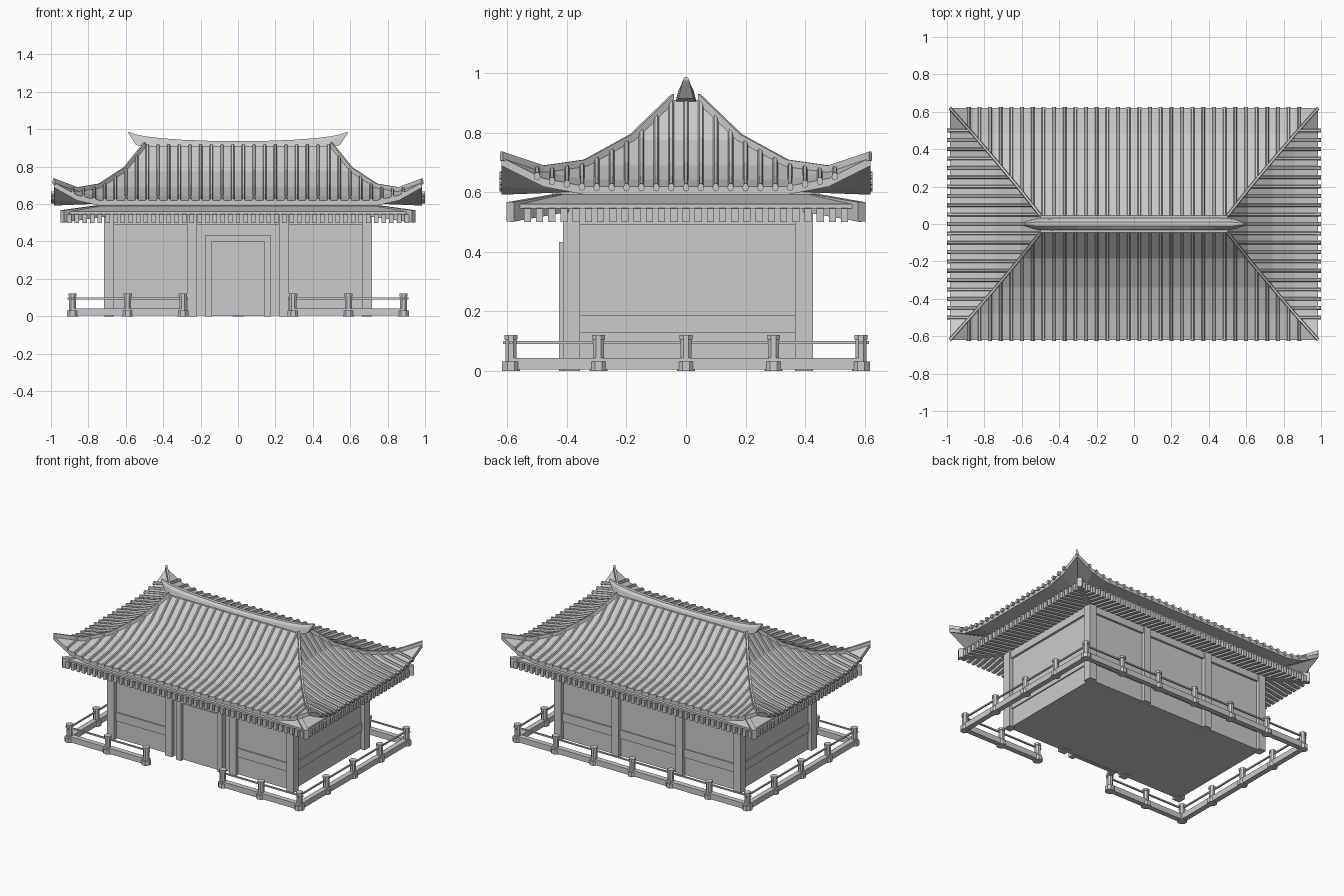
import bpy, bmesh, math
from mathutils import Vector, Matrix

if "Cube" in bpy.data.objects:
    bpy.data.objects.remove(bpy.data.objects["Cube"])

grey = bpy.data.materials.new("plain_grey")
grey.diffuse_color = (0.6, 0.6, 0.6, 1)
grey.use_nodes = True
grey.node_tree.nodes["Principled BSDF"].inputs["Base Color"].default_value = grey.diffuse_color


def finish(bm, name):
    bmesh.ops.remove_doubles(bm, verts=bm.verts, dist=0.0001)
    bmesh.ops.recalc_face_normals(bm, faces=bm.faces)
    me = bpy.data.meshes.new(name)
    bm.to_mesh(me)
    bm.free()
    me.materials.append(grey)
    ob = bpy.data.objects.new(name, me)
    bpy.context.collection.objects.link(ob)
    return ob


def boxes(name, spans):
    """One object from (x0, x1, y0, y1, z0, z1) spans."""
    bm = bmesh.new()
    for x0, x1, y0, y1, z0, z1 in spans:
        m = Matrix.Translation(((x0 + x1) / 2, (y0 + y1) / 2, (z0 + z1) / 2))
        m = m @ Matrix.Diagonal((x1 - x0, y1 - y0, z1 - z0, 1))
        bmesh.ops.create_cube(bm, size=1, matrix=m)
    return finish(bm, name)


def sweep(bm, pts, side, profile, scales=None):
    """Sweep a (sideways, up) profile along points."""
    side = Vector(side).normalized()
    rings = []
    for i, p in enumerate(pts):
        sw, sh = scales[i] if scales else (1, 1)
        rings.append([bm.verts.new(Vector(p) + side * (s * sw) + Vector((0, 0, h * sh)))
                      for s, h in profile])
    n = len(profile)
    for a, b in zip(rings, rings[1:]):
        for k in range(n):
            bm.faces.new((a[k], a[(k + 1) % n], b[(k + 1) % n], b[k]))
    bm.faces.new(rings[0])
    bm.faces.new(rings[-1])


def lerp_table(v, xs, ys):
    if v <= xs[0]:
        return ys[0]
    for i in range(len(xs) - 1):
        if v <= xs[i + 1]:
            return ys[i] + (ys[i + 1] - ys[i]) * (v - xs[i]) / (xs[i + 1] - xs[i])
    return ys[-1]


# Roof rows from ridge to eave: half length, half depth, height, corner lift
RX = [0.5, 0.61, 0.74, 0.86, 0.985]
RY = [0.045, 0.185, 0.34, 0.48, 0.62]
RZ = [0.91, 0.775, 0.69, 0.643, 0.62]
LIFT = [0, 0, 0, 0.027, 0.097]

# Four sides: (position from along/out/z, along table, out table, along direction)
SIDES = [(lambda a, o, z: (a, -o, z), RX, RY, (1, 0, 0)),
         (lambda a, o, z: (a, o, z), RX, RY, (1, 0, 0)),
         (lambda a, o, z: (o, a, z), RY, RX, (0, 1, 0)),
         (lambda a, o, z: (-o, a, z), RY, RX, (0, 1, 0))]

# Roof body: curved slopes, eave edge and soffit
bm = bmesh.new()


def face(*pts):
    bm.faces.new([bm.verts.new(p) for p in pts])


for P, A, O, d in SIDES:
    def top(r, c, s):
        return P(s * A[c], O[r], RZ[r] + LIFT[c])

    def drop(c, s):
        return P(s * A[c], O[4], RZ[4] + LIFT[c] - 0.028)

    def inner(c, s):
        return P(s * A[min(c, 2)], O[2], 0.602)

    for r in range(4):
        face(top(r, 0, -1), top(r, 0, 1), top(r + 1, 0, 1), top(r + 1, 0, -1))
        for s in (-1, 1):
            for c in range(r):
                face(top(r, c, s), top(r, c + 1, s), top(r + 1, c + 1, s), top(r + 1, c, s))
            face(top(r, r, s), top(r + 1, r + 1, s), top(r + 1, r, s))
    face(top(4, 0, -1), top(4, 0, 1), drop(0, 1), drop(0, -1))
    face(drop(0, -1), drop(0, 1), inner(0, 1), inner(0, -1))
    for s in (-1, 1):
        for c in range(4):
            face(top(4, c, s), top(4, c + 1, s), drop(c + 1, s), drop(c, s))
            if c < 2:
                face(drop(c, s), drop(c + 1, s), inner(c + 1, s), inner(c, s))
            else:
                face(drop(c, s), drop(c + 1, s), inner(c, s))
for z, i in ((RZ[0], 0), (0.602, 2)):
    x, y = RX[i], RY[i]
    ring = [(-x, -y), (-RX[1], -y), (-RX[0], -y), (RX[0], -y), (RX[1], -y), (x, -y),
            (x, -RY[1]), (x, -RY[0]), (x, RY[0]), (x, RY[1]), (x, y),
            (RX[1], y), (RX[0], y), (-RX[0], y), (-RX[1], y), (-x, y),
            (-x, RY[1]), (-x, RY[0]), (-x, -RY[0]), (-x, -RY[1])]
    if i == 0:
        ring = [(-x, -y), (x, -y), (x, y), (-x, y)]
    face(*[(u, v, z) for u, v in ring])
finish(bm, "roof")

# Rows of round cover tiles running down each slope
bm = bmesh.new()
tile = [(0.009, 0), (0.005, 0.011), (-0.005, 0.011), (-0.009, 0), (-0.005, -0.009), (0.005, -0.009)]
idx = [0, 1, 2, 3, 4]
for P, A, O, d in SIDES:
    if A is RX:
        places = [s * (0.0285 + 0.057 * k) for k in range(16) for s in (-1, 1)]
    else:
        places = [0.05 * k for k in range(-10, 11)]
    for a in places:
        t0 = lerp_table(abs(a), A, idx)
        lift = lerp_table(abs(a), A, LIFT)
        rows = [t0] + [r for r in idx if r > t0 + 0.02]
        pts = [P(a, lerp_table(t, idx, O), lerp_table(t, idx, RZ) + lift) for t in rows]
        end = O[4] + (0.006 if A is RX else 0.015)
        pts.append(P(a, end, RZ[4] + lift - 0.002))
        sweep(bm, pts, d, tile)
        # round end cap hanging at the eave
        cap = [(0.011 * math.cos(k * math.pi / 4), 0.013 * math.sin(k * math.pi / 4) - 0.004)
               for k in range(8)]
        sweep(bm, [P(a, O[4] - 0.006, RZ[4] + lift), P(a, end, RZ[4] + lift)], d, cap)
finish(bm, "roof_tiles")

# Hip ridges along the four roof corners
bm = bmesh.new()
hip = [(-0.009, -0.01), (0.009, -0.01), (0.006, 0.02), (-0.006, 0.02)]
for sx in (-1, 1):
    for sy in (-1, 1):
        pts = [(sx * RX[i], sy * RY[i], RZ[i] + LIFT[i]) for i in idx]
        sweep(bm, pts, (-sy * 0.58, sx * 0.48, 0), hip)
finish(bm, "hip_ridges")

# Main ridge with upswept, tapering ends
bm = bmesh.new()
path = [(0, 0.936), (0.15, 0.938), (0.3, 0.944), (0.42, 0.953), (0.5, 0.963), (0.545, 0.972), (0.585, 0.987)]
depth = [0.036, 0.038, 0.044, 0.053, 0.06, 0.056, 0.012]
width = [1, 1, 1, 1, 0.95, 0.7, 0.3]
full = [(-x, z, h, w) for (x, z), h, w in list(zip(path, depth, width))[:0:-1]]
full += [(x, z, h, w) for (x, z), h, w in zip(path, depth, width)]
sweep(bm, [(x, 0, z) for x, z, h, w in full], (0, 1, 0),
      [(-0.036, -1), (0.036, -1), (0.026, -0.3), (0.012, 0), (-0.012, 0), (-0.026, -0.3)],
      [(w, h) for x, z, h, w in full])
finish(bm, "main_ridge")

# Lower eave board: a sloping ring around the wall top
bm = bmesh.new()
IN, OUT = (0.70, 0.40), (0.925, 0.578)
for P, ia, io, oa, oo in ((SIDES[0][0], IN[0], IN[1], OUT[0], OUT[1]), (SIDES[1][0], IN[0], IN[1], OUT[0], OUT[1]),
                          (SIDES[2][0], IN[1], IN[0], OUT[1], OUT[0]), (SIDES[3][0], IN[1], IN[0], OUT[1], OUT[0])):
    q = [[P(-ia, io, 0.6 - h), P(ia, io, 0.6 - h), P(oa, oo, 0.56 - h), P(-oa, oo, 0.56 - h)] for h in (0, 0.015)]
    face(*q[0])
    face(*q[1])
    face(q[0][2], q[0][3], q[1][3], q[1][2])
    face(q[0][0], q[0][1], q[1][1], q[1][0])
finish(bm, "eave_board")

# Rafters under the board, and corner beams
bm = bmesh.new()
bar = [(-0.012, -0.045), (0.012, -0.045), (0.012, 0), (-0.012, 0)]
for P, A, O, d in SIDES:
    ia, io, oa, oo = (*IN, *OUT) if A is RX else (IN[1], IN[0], OUT[1], OUT[0])
    n = 22 if A is RX else 13
    for k in range(-n, n + 1):
        a = k * 0.041
        f = max(0, (abs(a) - ia) / (oa - ia))
        o0 = io + (oo - io) * f
        sweep(bm, [P(a, o0, 0.585 - 0.04 * f), P(a, oo + 0.012, 0.545)], d, bar)
for sx in (-1, 1):
    for sy in (-1, 1):
        sweep(bm, [(sx * IN[0], sy * IN[1], 0.6), (sx * 0.94, sy * 0.59, 0.567)],
              (-sy * 0.18, sx * 0.225, 0), [(-0.016, -0.065), (0.016, -0.065), (0.016, 0), (-0.016, 0)])
finish(bm, "rafters")

# Walls, top beams and posts
Y0, Y1 = -0.414, 0.427
boxes("walls", [(-0.69, 0.69, Y0 + 0.025, Y1 - 0.025, 0.004, 0.58)])
boxes("top_beams", [(-0.745, 0.745, -0.45, 0.45, 0.565, 0.604), (-0.705, 0.705, Y0 + 0.01, Y1 - 0.01, 0.49, 0.57)])
posts = []
for y0, y1 in ((Y0, Y0 + 0.057), (Y1 - 0.06, Y1)):
    for x0, x1 in ((-0.717, -0.663), (-0.273, -0.22), (0.22, 0.273), (0.663, 0.717)):
        posts.append((x0, x1, y0, y1, 0, 0.57))
boxes("wall_posts", posts)

# Horizontal wall rails
rails = [(s * 0.465 - 0.21, s * 0.465 + 0.21, Y0 + 0.017, Y0 + 0.04, 0.128, 0.187) for s in (-1, 1)]
rails += [(-0.68, 0.68, Y1 - 0.04, Y1 - 0.017, 0.128, 0.187), (-0.698, 0.698, Y0 + 0.03, Y1 - 0.03, 0.128, 0.187)]
boxes("wall_rails", rails)

# Doorway
boxes("door_frame", [(-0.177, -0.14, -0.427, -0.38, 0, 0.433), (0.14, 0.177, -0.427, -0.38, 0, 0.433),
                     (-0.14, 0.14, -0.427, -0.38, 0.4, 0.433)])
boxes("door", [(-0.14, 0.14, -0.405, -0.38, 0.002, 0.4)])

# Fence: sills and handrails
FX, FY = 0.885, 0.588
for name, w, z0, z1, over in (("fence_sill", 0.018, 0.004, 0.043, 0), ("fence_handrail", 0.005, 0.091, 0.1, 0.027)):
    spans = [(s * FX - w, s * FX + w, -FY - over, FY + over, z0, z1) for s in (-1, 1)]
    spans.append((-FX - over, FX + over, FY - w, FY + w, z0, z1))
    spans += [(-FX - over, -0.295 + over, -FY - w, -FY + w, z0, z1), (0.295 - over, FX + over, -FY - w, -FY + w, z0, z1)]
    boxes(name, spans)

# Fence posts: eight-sided foot, shaft and cap
places = {(round(k * 0.295, 3), FY) for k in range(-3, 4)}
places |= {(round(k * 0.295, 3), -FY) for k in (-3, -2, -1, 1, 2, 3)}
places |= {(s * FX, round(k * 0.294, 3)) for s in (-1, 1) for k in (-1, 0, 1)}
bm = bmesh.new()
for x, y in sorted(places):
    for r, z0, z1 in ((0.032, 0, 0.032), (0.02, 0.032, 0.106), (0.024, 0.106, 0.121)):
        m = Matrix.Translation((x, y, (z0 + z1) / 2)) @ Matrix.Rotation(math.pi / 8, 4, 'Z')
        bmesh.ops.create_cone(bm, cap_ends=True, segments=8, radius1=r, radius2=r, depth=z1 - z0, matrix=m)
finish(bm, "fence_posts")
